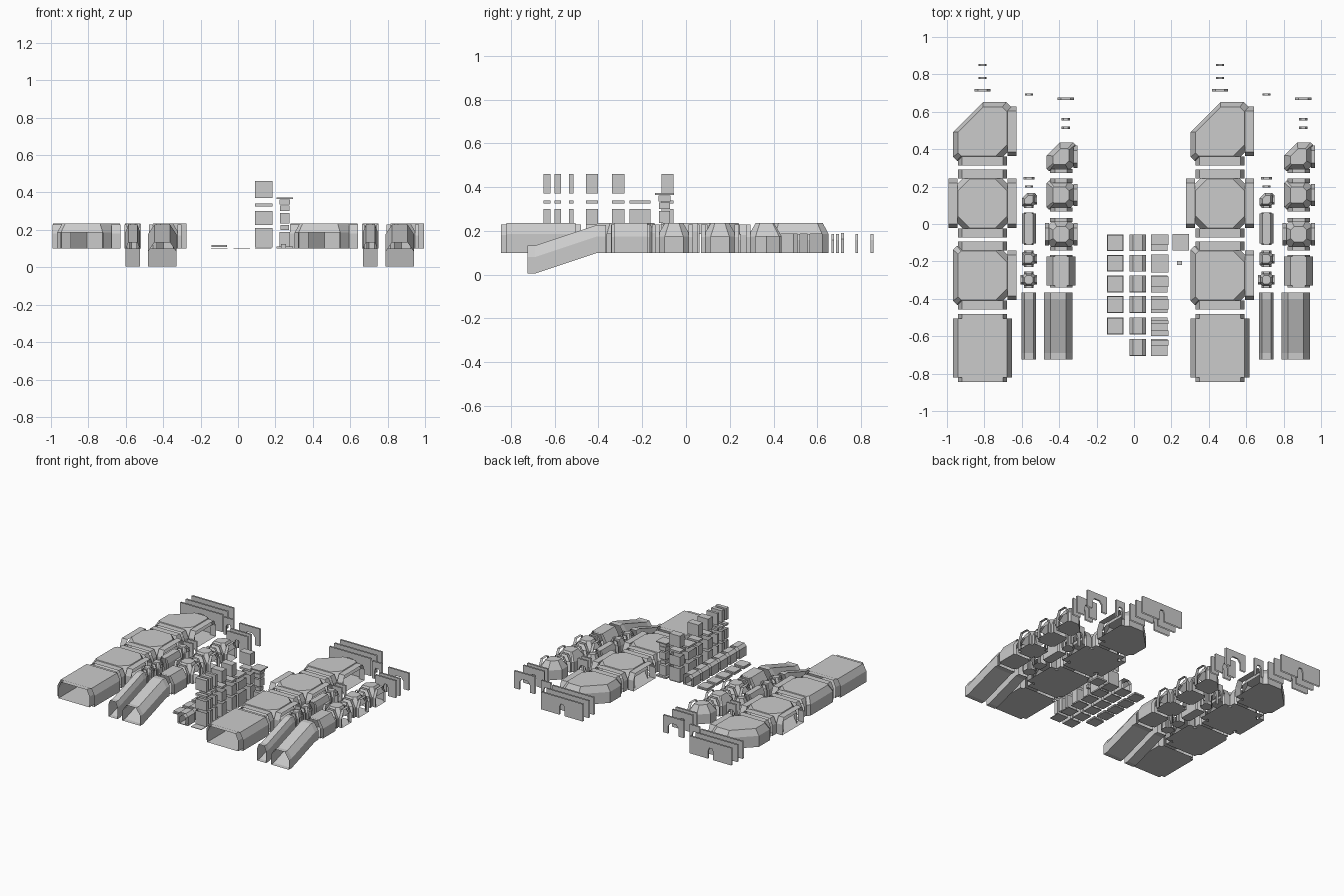
import bpy, math

if "Cube" in bpy.data.objects:
    bpy.data.objects.remove(bpy.data.objects["Cube"])

def mesh(name, verts, faces):
    me = bpy.data.meshes.new(name)
    me.from_pydata(verts, [], faces)
    ob = bpy.data.objects.new(name, me)
    bpy.context.collection.objects.link(ob)
    return ob

def box(name, x, y, z0, z1, hx, hy, hollow=False):
    v = [(x + sx * hx, y + sy * hy, z) for z in (z0, z1)
         for sx, sy in ((-1, -1), (1, -1), (1, 1), (-1, 1))]
    f = [(i, (i + 1) % 4, (i + 1) % 4 + 4, i + 4) for i in range(4)]
    if not hollow:
        f += [(3, 2, 1, 0), (4, 5, 6, 7)]
    return mesh(name, v, f)

def vault(w, h1, wt, h):
    # tunnel cross-section: upright walls, sloped haunches, flat ceiling
    return [(-w, 0), (-w, h1), (-wt, h), (wt, h), (w, h1), (w, 0)]

def tunnel(name, cx, cy, z, prof, path, angle=0):
    # sweep a cross-section along (distance, rise) stations, ends open
    ca, sa, n = math.cos(angle), math.sin(angle), len(prof)
    v = [(cx + u * ca - d * sa, cy + u * sa + d * ca, z + k + r)
         for d, r in path for u, k in prof]
    f = [(s * n + i, s * n + (i + 1) % n, (s + 1) * n + (i + 1) % n, (s + 1) * n + i)
         for s in range(len(path) - 1) for i in range(n)]
    return mesh(name, v, f)

def room(name, cx, cy, k, cuts, doors):
    # chamfered room with sloped roof; cuts in order NE, NW, SW, SE; doors from E,N,W,S = 0..3
    a, h1, h, inset, z = k["a"], k["h1"], k["h"], k["inset"], 0.1
    signs = [(1, 1), (-1, 1), (-1, -1), (1, -1)]
    pts = []
    for i, ((sx, sy), c) in enumerate(zip(signs, cuts)):
        p = [(sx * a, sy * (a - c)), (sx * (a - c), sy * a)]
        pts += p if i % 2 == 0 else p[::-1]
    v = [(cx + x * s, cy + y * s, z + q)
         for s, q in ((1, 0), (1, h1), (inset, h)) for x, y in pts]
    open_edges = {{0: 7, 1: 1, 2: 3, 3: 5}[d] for d in doors}
    f = [tuple(range(7, -1, -1)), tuple(range(16, 24))]
    for r in (0, 8):
        for i in range(8):
            if r == 0 and i in open_edges:
                continue
            j = (i + 1) % 8
            f.append((r + i, r + j, r + 8 + j, r + 8 + i))
    mesh(name, v, f)
    prof = vault(k["neck"], h1 * .95, k["neck"] * inset, h * .96)
    for d in doors:
        tunnel(name + "_doorway", cx, cy, z, prof, [(a * .85, 0), (k["ext"], 0)],
               (d - 1) * math.pi / 2)

def straight(name, cx, y0, y1, k):
    prof = vault(k["a"], k["h1"], k["a"] * k["inset"], k["h"])
    tunnel(name, cx, 0, .1, prof, [(y0, 0), (y1, 0)])
    neck = vault(k["neck"], k["h1"] * .95, k["neck"] * k["inset"], k["h"] * .96)
    g = k["ext"] - k["a"]
    tunnel(name + "_end", cx, 0, .1, neck, [(y0 - g, 0), (y1 + g, 0)])

def wall(name, cx, y, w, door, dh, h=.135, t=.006):
    # two wall skins joined only by the reveal of a door arch
    arch = [(-door, 0), (-door, dh * .7), (-door * .55, dh), (door * .55, dh),
            (door, dh * .7), (door, 0)]
    pts = arch + [(w, 0), (w, h), (-w, h), (-w, 0)]
    n = len(pts)
    v = [(cx + x, y + s * t, .1 + q) for s in (-1, 1) for x, q in pts]
    f = [tuple(range(n)), tuple(range(2 * n - 1, n - 1, -1))]
    f += [(i, i + 1, n + i + 1, n + i) for i in range(5)]
    mesh(name, v, f)

BIG = dict(a=.157, ext=.182, neck=.132, h=.135, h1=.085, inset=.83)
MID = dict(a=.077, ext=.087, neck=.06, h=.135, h1=.075, inset=.55)
SMALL = dict(a=.037, ext=.044, neck=.026, h=.135, h1=.095, inset=.6)

# two matching sets of rooms and passages
for side, ox in (("left", 0), ("right", 1.27)):
    def nm(s):
        return side + "_" + s
    # hall pieces
    x = ox - .81
    straight(nm("hall_straight"), x, -.82, -.505, BIG)
    room(nm("hall_tee"), x, -.275, BIG, (.07, .02, .02, .07), (0, 1, 3))
    room(nm("hall_cross"), x, .11, BIG, (.075,) * 4, (0, 1, 2, 3))
    room(nm("hall_bend"), x, .495, BIG, (.03, .16, .02, .07), (0, 3))
    wall(nm("hall_wall_wide_door"), x, .715, .18, .042, .09)
    wall(nm("hall_wall_door"), x, .78, .18, .022, .085)
    wall(nm("hall_wall_low_door"), x, .85, .18, .022, .085)
    # passage pieces
    x = ox - .39
    straight(nm("passage_straight"), x, -.33, -.175, MID)
    room(nm("passage_cross"), x, -.055, MID, (.035,) * 4, (0, 1, 2, 3))
    room(nm("passage_tee"), x, .155, MID, (.035, .012, .012, .035), (0, 1, 3))
    room(nm("passage_bend"), x, .36, MID, (.012, .07, .012, .035), (0, 3))
    for y, d in ((.515, .022), (.56, .022), (.67, .044)):
        wall(nm("passage_wall"), ox - .365, y, .09, d, .085)
    # crawlway pieces
    x = ox - .562
    room(nm("crawlway_cross"), x, -.298, SMALL, (.018,) * 4, (0, 1, 2, 3))
    room(nm("crawlway_tee"), x, -.186, SMALL, (.018, .006, .006, .018), (0, 1, 3))
    straight(nm("crawlway_straight"), x, -.105, .055, SMALL)
    room(nm("crawlway_bend"), x, .13, SMALL, (.006, .03, .006, .018), (0, 3))
    for y, d in ((.2, .022), (.245, .03), (.692, .022)):
        wall(nm("crawlway_wall"), x, y, .042, d, .085)
    # sloping ramps
    ramp = [(-.725, -.095), (-.69, -.095), (-.405, 0), (-.365, 0)]
    tunnel(nm("passage_ramp"), ox - .405, 0, .1, vault(.077, .075, .042, .128), ramp)
    tunnel(nm("crawlway_ramp"), ox - .562, 0, .1, vault(.039, .09, .024, .128), ramp)

# floor tiles
rows = [-.1, -.21, -.32, -.43, -.545, -.66]
for cx in (-.1, .02, .135):
    for i, y in enumerate(rows):
        if cx < 0 and i == 5:
            continue
        box("floor_tile", cx, y, .1, .104, .045, .045)
        if cx < 0:
            box("tile_slab", cx, y, .108, .118, .042, .042)

# small gabled cells
gable = [(-.045, 0), (-.045, .07), (-.025, .09), (.025, .09), (.045, .07), (.045, 0)]
inner = [(-.026, 0), (-.026, .055), (0, .075), (.026, .055), (.026, 0)]
for y in rows:
    tunnel("cell_shell", .02, y, .1, gable, [(-.044, 0), (.044, 0)])
    tunnel("cell_lining", .02, y, .1, inner, [(-.044, 0), (.044, 0)])

# stacked shaft segments
for y, hy in ((-.085, .028), (-.31, .028), (-.43, .028), (-.525, .01), (-.585, .015), (-.635, .015)):
    for z0, z1 in ((.105, .21), (.225, .3), (.325, .34), (.37, .46)):
        box("shaft_segment", .138, y, z0, z1, .046, hy, z1 - z0 > .02)
    box("shaft_cap", .138, y, .457, .461, .046, hy)
for z0, z1 in ((.105, .21), (.235, .3), (.325, .34)):
    box("low_shaft_segment", .138, -.21, z0, z1, .046, .048, z1 - z0 > .02)

# column with collars
for z0, z1, r in ((.1, .112, .044), (.112, .19, .028), (.2, .225, .022), (.235, .29, .026),
                  (.3, .33, .026), (.335, .362, .028), (.364, .372, .044)):
    box("column_part", .25, -.098, z0, z1, r, r)
box("column_plug", .243, -.208, .1, .125, .013, .01)
